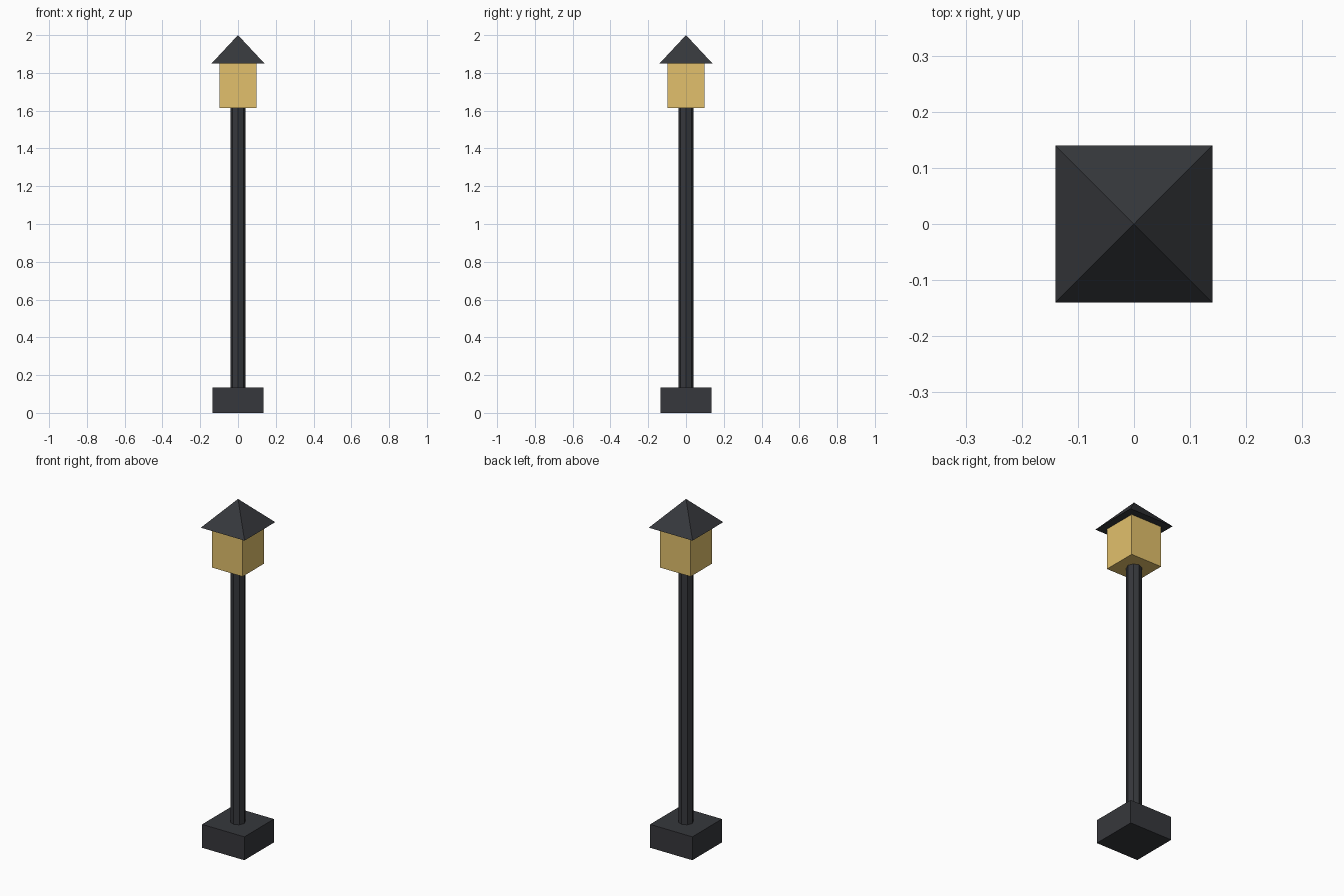
import bpy
import math

if "Cube" in bpy.data.objects:
    bpy.data.objects.remove(bpy.data.objects["Cube"])


def material(name, color):
    mat = bpy.data.materials.new(name)
    mat.diffuse_color = (*color, 1.0)
    mat.use_nodes = True
    mat.node_tree.nodes["Principled BSDF"].inputs["Base Color"].default_value = mat.diffuse_color
    return mat


iron = material("dark_iron", (0.037, 0.039, 0.045))
glow = material("warm_glass", (0.76, 0.53, 0.15))


def finish(name, mat):
    obj = bpy.context.object
    obj.name = name
    obj.data.materials.append(mat)
    return obj


def box(name, half, z0, z1, mat):
    bpy.ops.mesh.primitive_cube_add(size=1, location=(0, 0, (z0 + z1) / 2))
    bpy.context.object.scale = (2 * half, 2 * half, z1 - z0)
    bpy.ops.object.transform_apply(location=False, rotation=False, scale=True)
    return finish(name, mat)


# Square foot
box("base", 0.135, 0, 0.135, iron)

# Eight-sided post
bpy.ops.mesh.primitive_cylinder_add(vertices=8, radius=0.04, depth=1.48,
                                    location=(0, 0, 0.875))
finish("post", iron)

# Glowing lantern box
box("lantern", 0.098, 1.615, 1.85, glow)

# Four-sided pyramid roof, turned so its edges follow the axes
bpy.ops.mesh.primitive_cone_add(vertices=4, radius1=0.14 * math.sqrt(2), radius2=0,
                                depth=0.15, location=(0, 0, 1.925),
                                rotation=(0, 0, math.pi / 4))
bpy.ops.object.transform_apply(location=False, rotation=True, scale=False)
finish("roof", iron)
